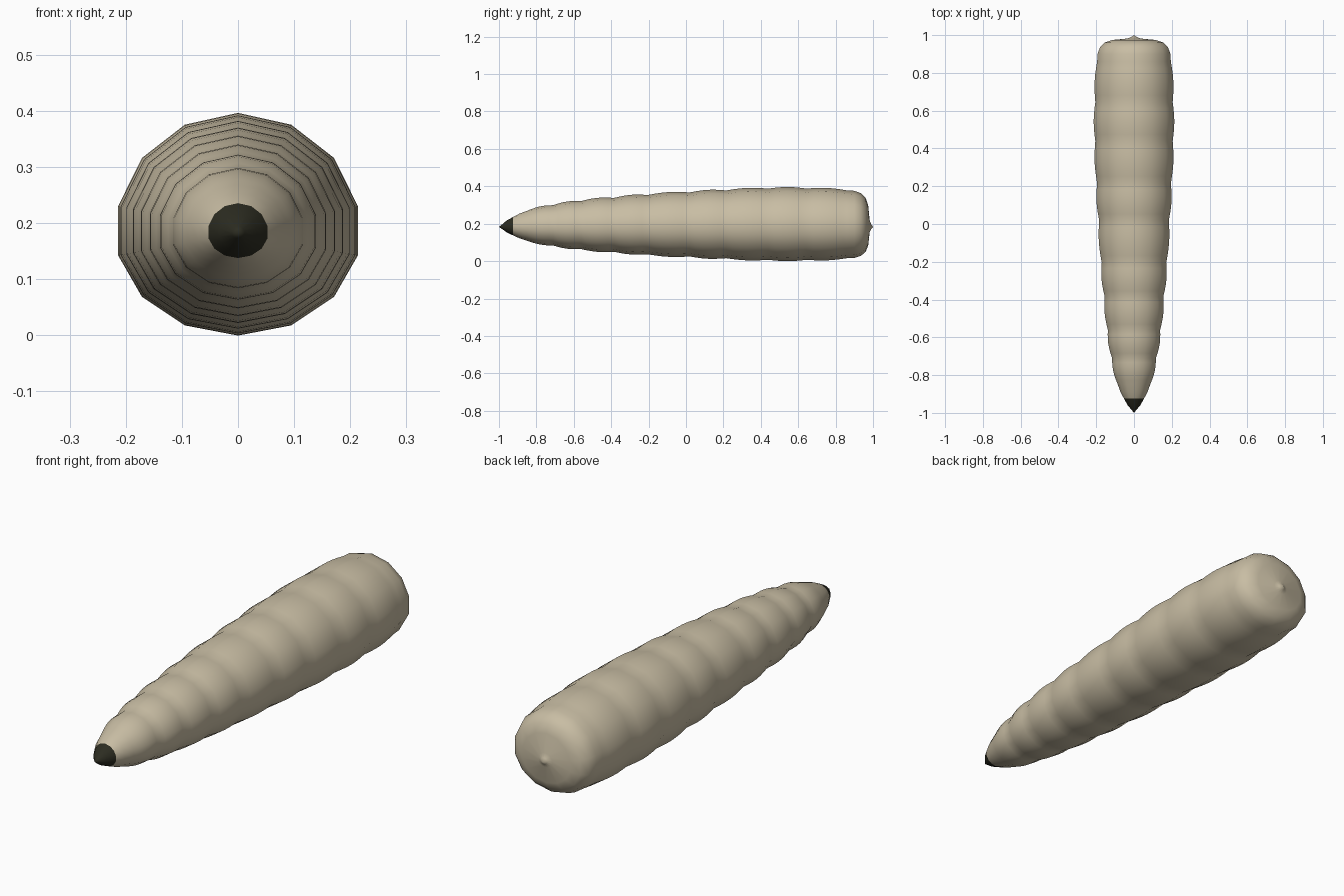
import bpy
import bmesh
from math import sin, cos, pi

cube = bpy.data.objects.get("Cube")
if cube:
    bpy.data.objects.remove(cube, do_unlink=True)

SIDES = 14
AXIS_Z = 0.183
HEAD_END = -0.925


def material(name, color):
    mat = bpy.data.materials.new(name)
    mat.use_nodes = True
    mat.diffuse_color = color
    bsdf = mat.node_tree.nodes["Principled BSDF"]
    bsdf.inputs["Base Color"].default_value = color
    bsdf.inputs["Roughness"].default_value = 0.8
    return mat


# Profile as (y, radius): pointed head, creases between segments, blunt tail
head = [(-0.985, 0.012), (-0.96, 0.034), (HEAD_END, 0.054), (-0.89, 0.073)]
creases = [(-0.85, 0.088), (-0.71, 0.119), (-0.56, 0.142), (-0.385, 0.159),
           (-0.205, 0.175), (0.02, 0.189), (0.215, 0.2), (0.44, 0.21),
           (0.645, 0.21), (0.86, 0.2)]
tail = [(0.9, 0.198), (0.935, 0.185), (0.96, 0.16), (0.974, 0.12),
        (0.982, 0.035), (0.99, 0.015)]

# Each segment swells between its two creases
STEPS = 6
segments = []
for (y0, r0), (y1, r1) in zip(creases, creases[1:]):
    for i in range(STEPS):
        t = i / STEPS
        segments.append((y0 + (y1 - y0) * t,
                         r0 + (r1 - r0) * t + 0.009 * sin(pi * t)))
profile = head + segments + [creases[-1]] + tail

# Rings with a slightly flattened belly
bm = bmesh.new()


def ring(y, r):
    verts = []
    for k in range(SIDES):
        a = 2 * pi * k / SIDES
        squash = 0.975 if cos(a) > 0 else 0.837
        verts.append(bm.verts.new((r * sin(a), y, AXIS_Z + r * cos(a) * squash)))
    return verts


rings = [ring(y, r) for y, r in profile]
nose = bm.verts.new((0, -1, AXIS_Z))
tail_tip = bm.verts.new((0, 1, AXIS_Z))
for k in range(SIDES):
    n = (k + 1) % SIDES
    for a, b in zip(rings, rings[1:]):
        bm.faces.new((a[k], a[n], b[n], b[k]))
    bm.faces.new((nose, rings[0][n], rings[0][k]))
    bm.faces.new((tail_tip, rings[-1][k], rings[-1][n]))
bmesh.ops.recalc_face_normals(bm, faces=bm.faces)

# Dark head tip, pale body
for f in bm.faces:
    f.smooth = True
    f.material_index = 1 if f.calc_center_median().y < HEAD_END else 0

mesh = bpy.data.meshes.new("larva_body")
bm.to_mesh(mesh)
bm.free()
mesh.materials.append(material("pale_cream", (0.58, 0.51, 0.37, 1)))
mesh.materials.append(material("dark_head", (0.025, 0.025, 0.015, 1)))
body = bpy.data.objects.new("larva_body", mesh)
bpy.context.collection.objects.link(body)
